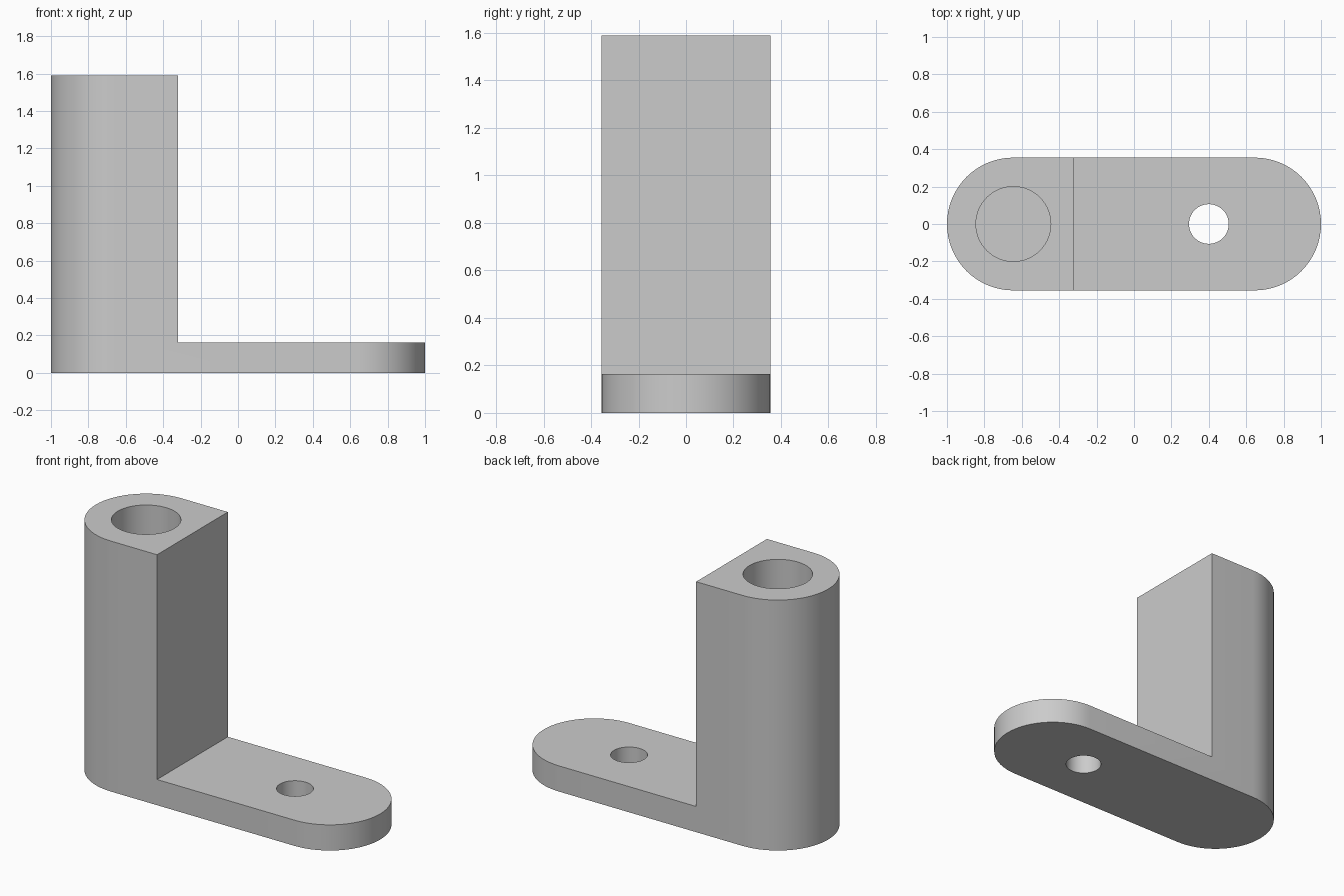
import bpy
import bmesh
from math import cos, sin, pi, radians

if "Cube" in bpy.data.objects:
    bpy.data.objects.remove(bpy.data.objects["Cube"], do_unlink=True)

HALF_WIDTH = 0.355
END_X = 1 - HALF_WIDTH
HEIGHT = 1.59
PLATE_TOP = 0.163
POST_FACE_X = -0.32

grey = bpy.data.materials.new("plain_grey")
grey.use_nodes = True
colour = (0.6, 0.6, 0.6, 1)
grey.diffuse_color = colour
grey.node_tree.nodes["Principled BSDF"].inputs["Base Color"].default_value = colour


def arc(cx, radius, start, end, steps):
    angles = [start + (end - start) * i / steps for i in range(steps + 1)]
    return [(cx + radius * cos(a), radius * sin(a)) for a in angles]


def prism(name, outline, bottom, top):
    """Extrude a closed xy outline between two heights."""
    bm = bmesh.new()
    face = bm.faces.new([bm.verts.new((x, y, bottom)) for x, y in outline])
    walls = bmesh.ops.extrude_face_region(bm, geom=[face])["geom"]
    raised = [v for v in walls if isinstance(v, bmesh.types.BMVert)]
    bmesh.ops.translate(bm, verts=raised, vec=(0, 0, top - bottom))
    bmesh.ops.recalc_face_normals(bm, faces=bm.faces)
    mesh = bpy.data.meshes.new(name)
    bm.to_mesh(mesh)
    bm.free()
    mesh.materials.append(grey)
    obj = bpy.data.objects.new(name, mesh)
    bpy.context.collection.objects.link(obj)
    return obj


def circle(cx, radius):
    return arc(cx, radius, 0, 2 * pi, 64)[:-1]


# Round-ended body at full height
outline = (arc(END_X, HALF_WIDTH, -pi / 2, pi / 2, 32)
           + arc(-END_X, HALF_WIDTH, pi / 2, 3 * pi / 2, 32))
bracket = prism("post_bracket", outline, 0, HEIGHT)

# Cutters: space above the foot plate, blind post bore, through bolt hole
step = [(POST_FACE_X, -1), (2, -1), (2, 1), (POST_FACE_X, 1)]
cutters = [
    prism("step_cutter", step, PLATE_TOP, HEIGHT + 1),
    prism("post_bore_cutter", circle(-END_X, 0.2), PLATE_TOP, HEIGHT + 1),
    prism("bolt_hole_cutter", circle(0.4, 0.106), -1, HEIGHT + 1),
]
for cutter in cutters:
    cutter.hide_render = True
    cut = bracket.modifiers.new(cutter.name, "BOOLEAN")
    cut.operation = "DIFFERENCE"
    cut.solver = "EXACT"
    cut.object = cutter

# Apply the cuts, then smooth the curved walls
bpy.ops.object.select_all(action="DESELECT")
bpy.context.view_layer.objects.active = bracket
bracket.select_set(True)
for cutter in cutters:
    bpy.ops.object.modifier_apply(modifier=cutter.name)
    bpy.data.objects.remove(cutter, do_unlink=True)
bpy.ops.object.shade_smooth_by_angle(angle=radians(30))
